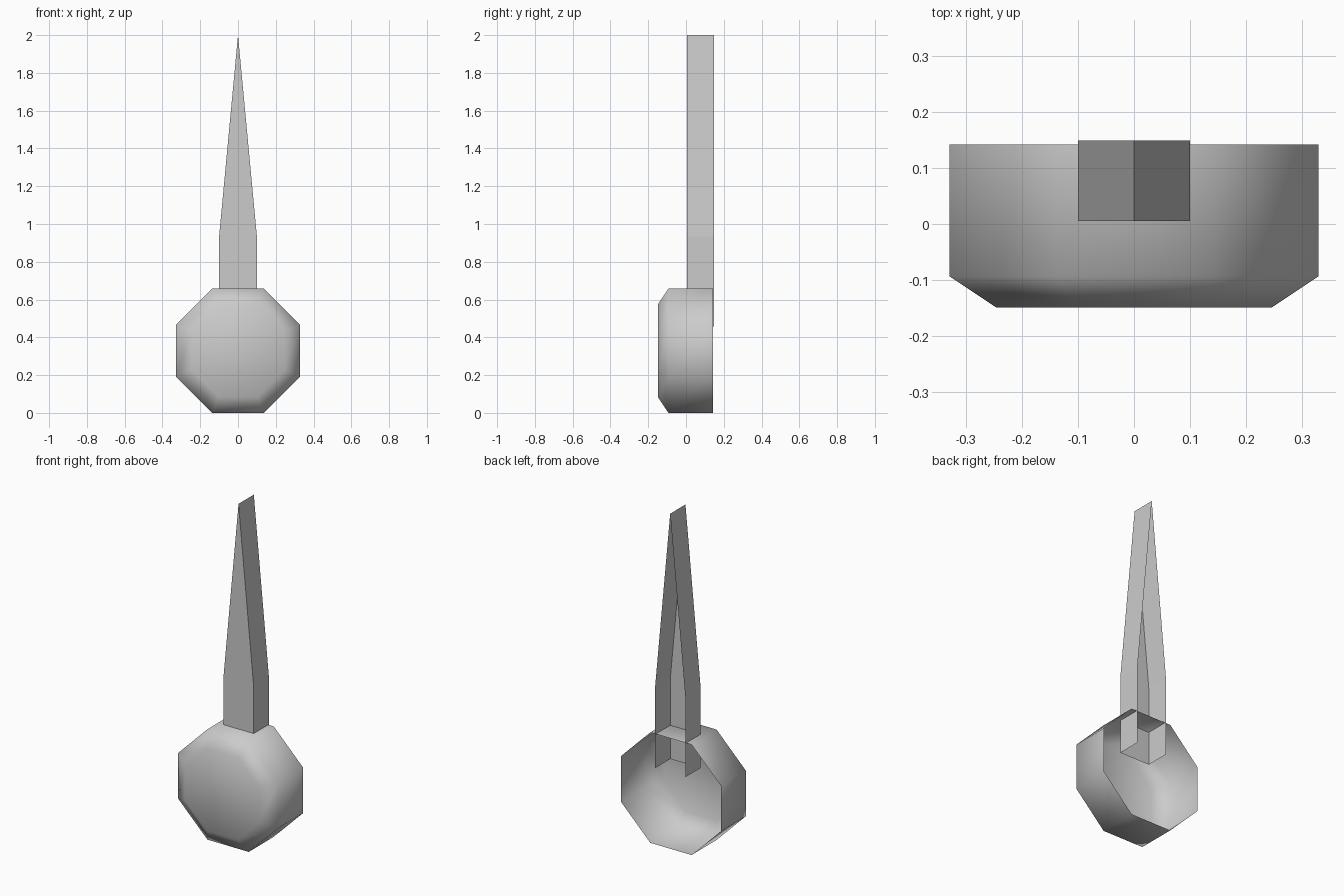
import bpy, bmesh, math

if "Cube" in bpy.data.objects:
    bpy.data.objects.remove(bpy.data.objects["Cube"])

grey = bpy.data.materials.new("plain grey")
grey.diffuse_color = (0.6, 0.6, 0.6, 1)
grey.use_nodes = True
grey.node_tree.nodes["Principled BSDF"].inputs["Base Color"].default_value = grey.diffuse_color


def make_object(name, bm, smooth):
    bmesh.ops.recalc_face_normals(bm, faces=bm.faces)
    # open shells: the front-most face must point to -y
    front = min(bm.faces, key=lambda f: f.calc_center_median().y)
    if front.normal.y > 0:
        bmesh.ops.reverse_faces(bm, faces=bm.faces)
    for f in bm.faces:
        f.smooth = smooth
    mesh = bpy.data.meshes.new(name)
    bm.to_mesh(mesh)
    bm.free()
    mesh.materials.append(grey)
    obj = bpy.data.objects.new(name, mesh)
    bpy.context.collection.objects.link(obj)


def bridge(bm, a, b):
    n = len(a)
    for i in range(n):
        j = (i + 1) % n
        bm.faces.new((a[i], a[j], b[j], b[i]))


# Octagonal bowl: chamfered front, straight wall, open back
bm = bmesh.new()
rings = []
for apothem, y in ((0.245, -0.149), (0.329, -0.093), (0.329, 0.142)):
    r = apothem / math.cos(math.pi / 8)
    angles = [math.pi / 8 + k * math.pi / 4 for k in range(8)]
    rings.append([bm.verts.new((r * math.cos(a), y, 0.329 + r * math.sin(a))) for a in angles])
bm.faces.new(rings[0])
bridge(bm, rings[0], rings[1])
bridge(bm, rings[1], rings[2])
make_object("octagonal_bowl", bm, True)

# Tapered spike: front plate with two side walls, open at back and bottom
bm = bmesh.new()
outline = [(-0.1, 0.457), (-0.1, 0.934), (0, 2.0), (0.1, 0.934), (0.1, 0.457)]
front = [bm.verts.new((x, 0.005, z)) for x, z in outline]
back = [bm.verts.new((x, 0.149, z)) for x, z in outline]
bm.faces.new(front)
for i in range(4):
    bm.faces.new((front[i], front[i + 1], back[i + 1], back[i]))
make_object("tapered_spike", bm, False)
